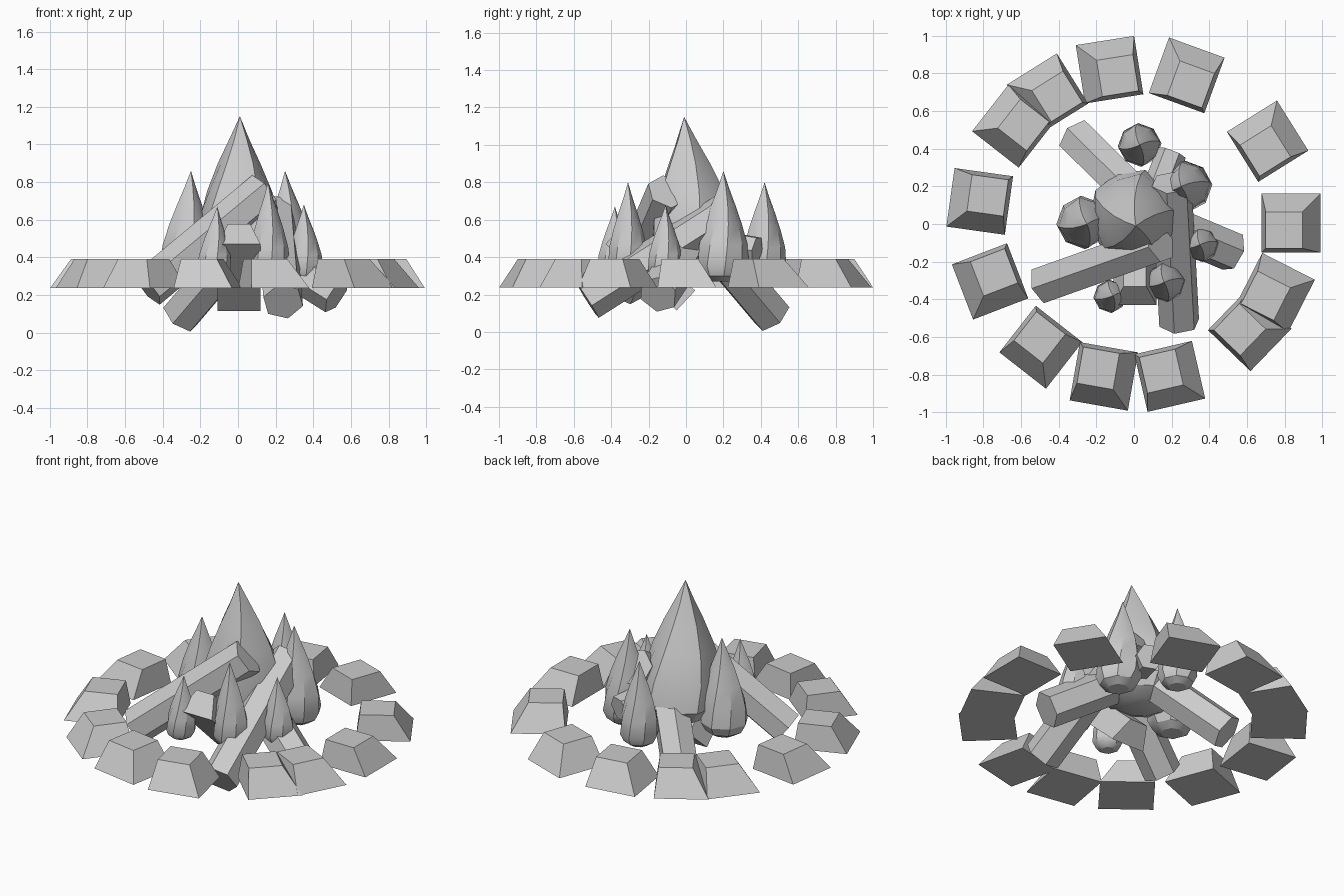
import bpy, bmesh, math
from mathutils import Vector, Matrix

old = bpy.data.objects.get("Cube")
if old:
    bpy.data.objects.remove(old)

grey = bpy.data.materials.new("plain_grey")
grey.use_nodes = True
colour = (0.6, 0.6, 0.6, 1)
grey.diffuse_color = colour
grey.node_tree.nodes["Principled BSDF"].inputs["Base Color"].default_value = colour


def loft(name, rings, smooth=False):
    """Skin a list of equal rings and cap both ends."""
    bm = bmesh.new()
    loops = [[bm.verts.new(p) for p in ring] for ring in rings]
    n = len(loops[0])
    for a, b in zip(loops, loops[1:]):
        for i in range(n):
            j = (i + 1) % n
            bm.faces.new((a[i], a[j], b[j], b[i]))
    bm.faces.new(loops[0][::-1])
    bm.faces.new(loops[-1])
    bmesh.ops.remove_doubles(bm, verts=bm.verts, dist=0.0005)
    bmesh.ops.recalc_face_normals(bm, faces=bm.faces)
    mesh = bpy.data.meshes.new(name)
    bm.to_mesh(mesh)
    bm.free()
    mesh.materials.append(grey)
    obj = bpy.data.objects.new(name, mesh)
    bpy.context.collection.objects.link(obj)
    if smooth:
        bpy.ops.object.select_all(action='DESELECT')
        obj.select_set(True)
        bpy.context.view_layer.objects.active = obj
        bpy.ops.object.shade_smooth_by_angle(angle=math.radians(30))
    return obj


# Ring of stones: lopsided blocks, each turned to face the middle
def rect(x0, x1, y0, y1, z):
    return [Vector(p) for p in ((x0, y0, z), (x1, y0, z), (x1, y1, z), (x0, y1, z))]


stone_rings = [rect(-0.157, 0.157, -0.157, 0.157, 0.238),
               rect(-0.135, 0.06, -0.135, 0.06, 0.39)]
stones = [(0.835, 0.005, 0), (0.71, 0.44, 32), (0.28, 0.79, 70), (-0.13, 0.82, 99),
          (-0.46, 0.69, 122), (-0.64, 0.52, 142), (-0.82, 0.12, 172), (-0.765, -0.305, 201),
          (-0.495, -0.655, 232), (-0.16, -0.81, 260), (0.19, -0.81, 283),
          (0.615, -0.56, 316), (0.75, -0.365, 333)]
for i, (x, y, turn) in enumerate(stones):
    place = Matrix.Translation((x, y, 0)) @ Matrix.Rotation(math.radians(turn), 4, 'Z')
    loft(f"stone_{i + 1}", [[place @ p for p in ring] for ring in stone_rings])


# Leaning logs: a section swept between two points
def log(name, low, high, section):
    low, high = Vector(low), Vector(high)
    axis = (high - low).normalized()
    side = axis.cross(Vector((0, 0, 1))).normalized()
    up = side.cross(axis)
    loft(name, [[end + side * u + up * v for u, v in section] for end in (low, high)])


def hexagon(roll, radius=0.11):
    angles = [math.radians(roll + 60 * i) for i in range(6)]
    return [(radius * math.cos(a), radius * math.sin(a)) for a in angles]


# The middle log is split flat underneath and leans out over the front
split = [(-0.115, 0), (0.115, 0), (0.06, 0.145), (-0.06, 0.145)]
log("right_log", (-0.48, -0.32, 0.235), (0.14, -0.1, 0.75), hexagon(30))
log("front_log", (0.24, -0.525, 0.165), (0.2, 0.22, 0.64), hexagon(45))
log("back_log", (-0.305, 0.46, 0.09), (0.08, 0.08, 0.54), hexagon(30))
log("left_log", (0.525, -0.15, 0.2), (0.0, 0.07, 0.53), hexagon(15))
log("middle_log", (0.005, -0.05, 0.115), (0.005, -0.43, 0.47), split)
log("rear_log", (0.2, 0.38, 0.435), (0.1, 0.12, 0.48), hexagon(0, 0.08))

# Flames: fluted teardrops that drift towards an offset tip
profile = [(0, 0.45), (0.05, 0.8), (0.14, 1), (0.33, 0.94), (0.52, 0.72),
           (0.7, 0.46), (0.85, 0.22), (1, 0)]


def flame(name, centre, tip, radius, base, sides=8):
    rings = []
    for h, r in profile:
        cx = centre[0] + (tip[0] - centre[0]) * h
        cy = centre[1] + (tip[1] - centre[1]) * h
        z = base + (tip[2] - base) * h
        ring = []
        for i in range(sides):
            flute = 1 + 0.1 * h * (-1) ** i
            a = math.tau * i / sides + 0.5 * h
            ring.append((cx + radius * r * flute * math.cos(a),
                         cy + radius * r * flute * math.sin(a), z))
        rings.append(ring)
    loft(name, rings, smooth=True)


flame("main_flame", (0.0, 0.06), (0.01, -0.01, 1.15), 0.24, 0.32, 10)
flame("right_flame", (-0.275, 0.01), (-0.25, 0.0, 0.86), 0.14, 0.27)
flame("left_flame", (0.285, 0.2), (0.25, 0.2, 0.86), 0.135, 0.27)
flame("back_flame", (0.03, 0.42), (0.03, 0.42, 0.8), 0.115, 0.28)
flame("front_left_flame", (0.17, -0.31), (0.16, -0.31, 0.8), 0.105, 0.28)
flame("small_left_flame", (0.36, -0.11), (0.35, -0.11, 0.68), 0.092, 0.28)
flame("small_front_flame", (-0.13, -0.385), (-0.11, -0.38, 0.67), 0.088, 0.28)
